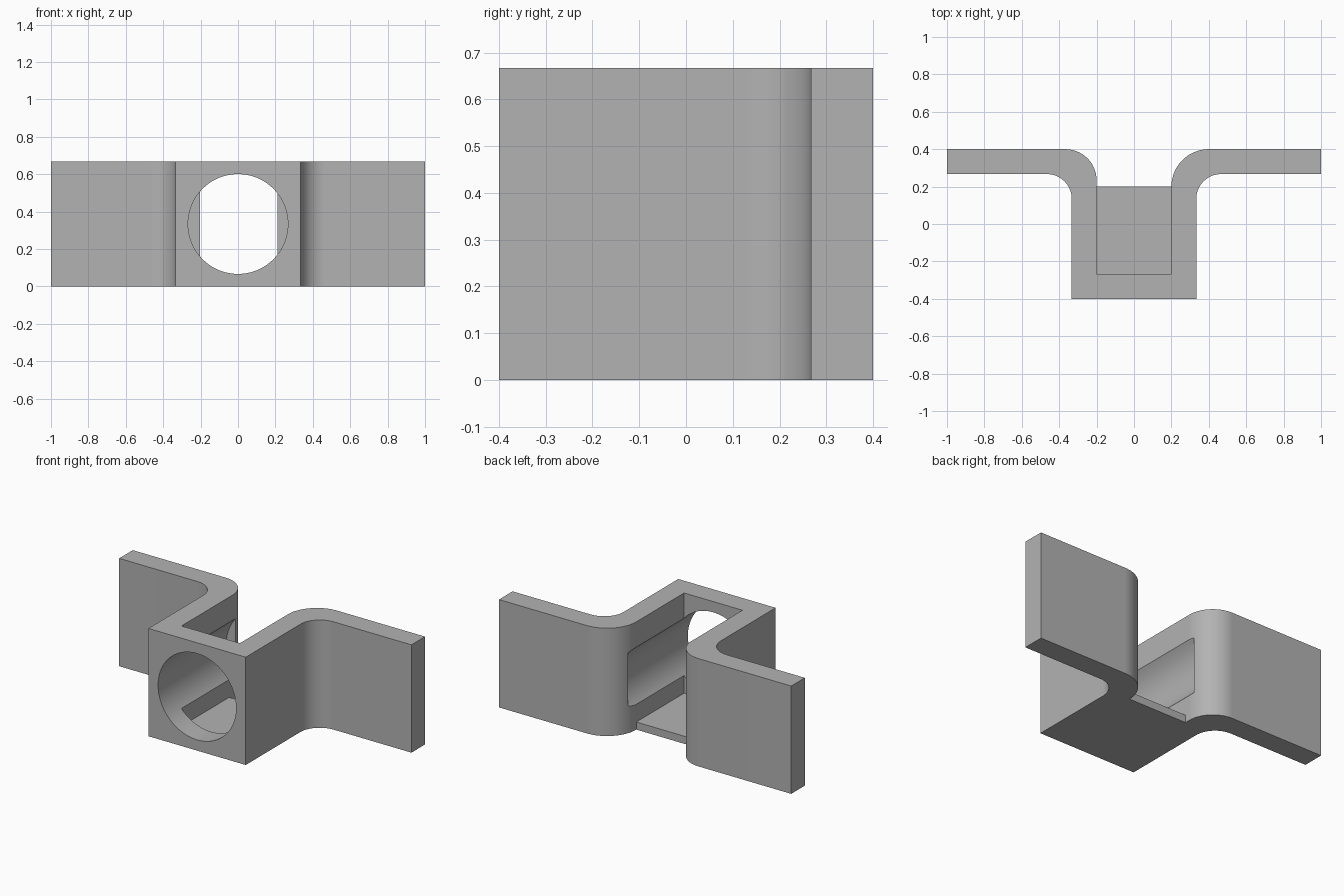
import bpy, bmesh
from math import cos, sin, pi, radians

cube = bpy.data.objects.get("Cube")
if cube:
    bpy.data.objects.remove(cube, do_unlink=True)

HEIGHT = 0.667      # strip width, along z
WALL = 0.133        # strip thickness
OUT, INN = 0.333, 0.2
BACK, FRONT = 0.4, -0.4
STEPS = 20

grey = bpy.data.materials.new("plain_grey")
grey.use_nodes = True
grey.diffuse_color = (0.45, 0.45, 0.45, 1)
grey.node_tree.nodes["Principled BSDF"].inputs["Base Color"].default_value = grey.diffuse_color


def arc(cx, cy, r, start, end):
    angles = [radians(start + (end - start) * i / STEPS) for i in range(STEPS + 1)]
    return [(cx + r * cos(a), cy + r * sin(a)) for a in angles]


def half_profile(bend):
    """Inner and outer outline of one side, from the middle to the wing tip."""
    inner = [(INN, FRONT + WALL)] + arc(INN + bend, BACK - bend, bend, 180, 90) + [(1, BACK)]
    lip = BACK - WALL
    outer = [(OUT, FRONT)] + arc(OUT + WALL, lip - WALL, WALL, 180, 90) + [(1, lip)]
    return inner + outer[::-1]


def prism(name, outline, height):
    bm = bmesh.new()
    face = bm.faces.new([bm.verts.new((x, y, 0)) for x, y in outline])
    top = bmesh.ops.extrude_face_region(bm, geom=[face])
    verts = [v for v in top["geom"] if isinstance(v, bmesh.types.BMVert)]
    bmesh.ops.translate(bm, verts=verts, vec=(0, 0, height))
    bmesh.ops.recalc_face_normals(bm, faces=bm.faces)
    mesh = bpy.data.meshes.new(name)
    bm.to_mesh(mesh)
    bm.free()
    mesh.materials.append(grey)
    obj = bpy.data.objects.new(name, mesh)
    bpy.context.collection.objects.link(obj)
    return obj


# Bent strip: one continuous outline, the left bend a little wider than the right
left = half_profile(0.2)
right = [(-x, y) for x, y in half_profile(0.167)]
bracket = prism("bent_bracket", left + right[::-1], HEIGHT)

# Round bore through the front wall, grooving the side walls up to the wings
bore_end = BACK - WALL
bore_start = FRONT - 0.2
bpy.ops.mesh.primitive_cylinder_add(
    vertices=96, radius=0.267, depth=bore_end - bore_start,
    location=(0, (bore_end + bore_start) / 2, HEIGHT / 2), rotation=(pi / 2, 0, 0))
cutter = bpy.context.object
cutter.name = "bore_cutter"
cutter.hide_render = True
cutter.data.materials.append(grey)

bpy.ops.object.select_all(action='DESELECT')
bracket.select_set(True)
bpy.context.view_layer.objects.active = bracket
cut = bracket.modifiers.new("bore", 'BOOLEAN')
cut.operation = 'DIFFERENCE'
cut.solver = 'EXACT'
cut.object = cutter
bpy.ops.object.modifier_apply(modifier=cut.name)
bpy.data.objects.remove(cutter, do_unlink=True)

# Smooth bends and bore, crisp edges, flat walls kept even
bpy.ops.object.shade_smooth_by_angle(angle=radians(30))
even = bracket.modifiers.new("even_shading", 'WEIGHTED_NORMAL')
even.keep_sharp = True

# Thin floor closing the bottom of the pocket
prism("pocket_floor", [(-INN, FRONT + WALL), (INN, FRONT + WALL), (INN, 0.2), (-INN, 0.2)], 0.047)
